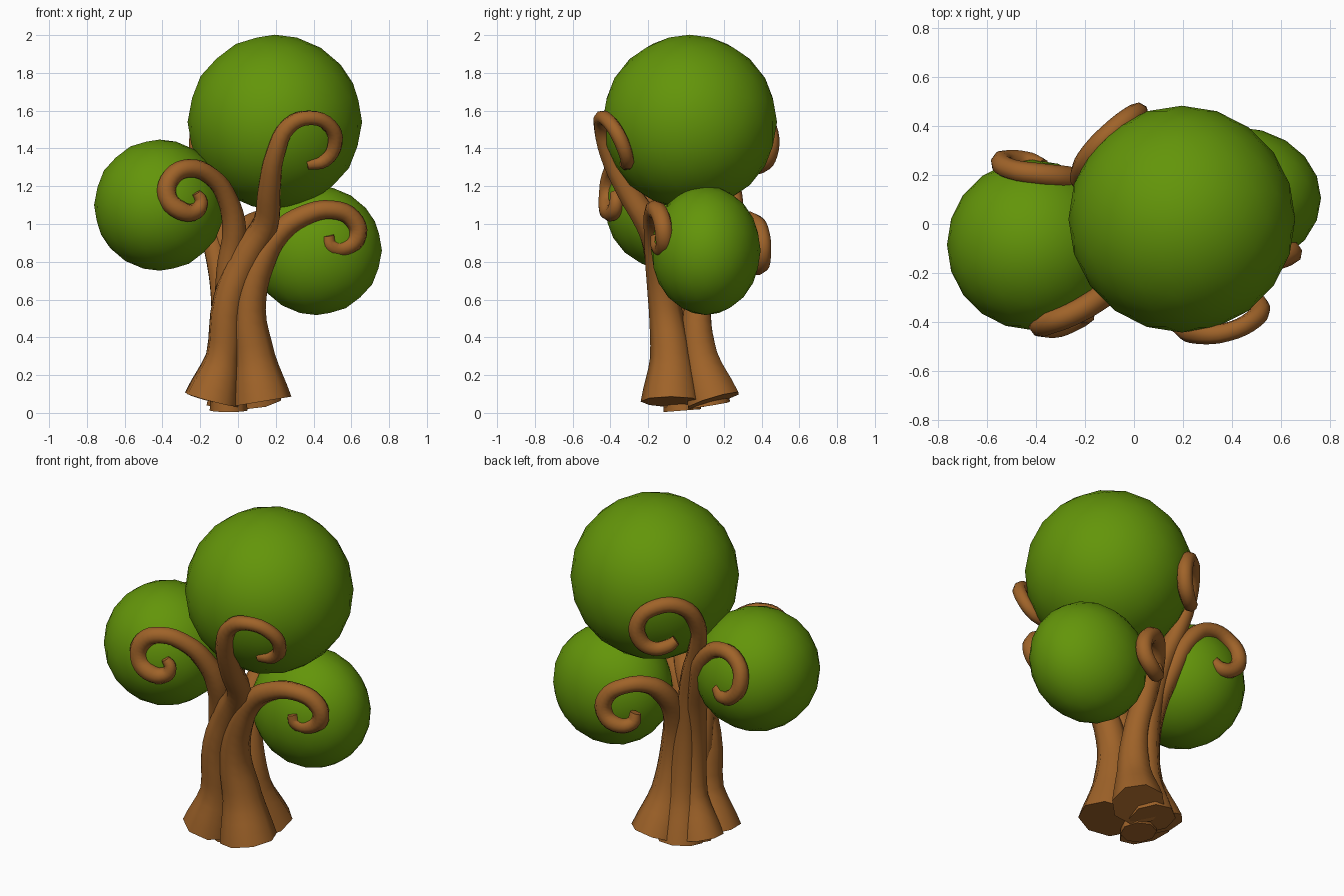
import bpy
import bmesh


def material(name, color):
    m = bpy.data.materials.new(name)
    m.diffuse_color = color
    return m


GREEN = material("leaf_green", (0.125, 0.3, 0.003, 1))
BROWN = material("bark_brown", (0.35, 0.125, 0.022, 1))


def foliage(name, center, scale):
    bpy.ops.mesh.primitive_ico_sphere_add(subdivisions=3, radius=1, location=center)
    o = bpy.context.object
    o.name = name
    o.scale = scale
    o.data.materials.append(GREEN)
    bpy.ops.object.shade_smooth()


def branch(name, pts):
    """Tapered eight-sided tube through (x, y, z, radius), open at the root."""
    cu = bpy.data.curves.new(name, 'CURVE')
    cu.dimensions = '3D'
    cu.resolution_u = 4
    cu.bevel_depth = 1
    cu.bevel_resolution = 2
    cu.use_fill_caps = True
    sp = cu.splines.new('BEZIER')
    sp.bezier_points.add(len(pts) - 1)
    for bp, (x, y, z, r) in zip(sp.bezier_points, pts):
        bp.co = (x, y, z)
        bp.radius = r * (1.1 if r < 0.06 else 1)
        bp.handle_left_type = bp.handle_right_type = 'AUTO'
    o = bpy.data.objects.new(name, cu)
    bpy.context.collection.objects.link(o)
    bpy.ops.object.select_all(action='DESELECT')
    o.select_set(True)
    bpy.context.view_layer.objects.active = o
    bpy.ops.object.convert(target='MESH')
    o = bpy.context.object
    o.name = name
    # Remove the root cap: the trunk is hollow from below
    bm = bmesh.new()
    bm.from_mesh(o.data)
    caps = [f for f in bm.faces if len(f.verts) > 4]
    if caps:
        root = min(caps, key=lambda f: f.calc_center_median().z)
        bmesh.ops.delete(bm, geom=[root], context='FACES_ONLY')
    bm.to_mesh(o.data)
    bm.free()
    o.data.materials.clear()
    o.data.materials.append(BROWN)
    bpy.ops.object.shade_smooth_by_angle(angle=1.1)


# Leaf balls
foliage("top_foliage", (0.195, 0.02, 1.54), (0.462, 0.462, 0.462))
foliage("left_foliage", (-0.415, -0.085, 1.10), (0.347, 0.347, 0.347))
foliage("right_foliage", (0.415, 0.105, 0.86), (0.347, 0.29, 0.342))

# Front branches: root flare, twisting stem, curled tip
branch("front_left_branch", [
    (-0.05, -0.02, 0.012, 0.10), (-0.05, -0.05, 0.4, 0.075), (-0.05, -0.10, 0.75, 0.065),
    (-0.02, -0.16, 0.97, 0.058), (-0.06, -0.23, 1.14, 0.05), (-0.14, -0.30, 1.25, 0.046),
    (-0.26, -0.37, 1.295, 0.044), (-0.35, -0.40, 1.25, 0.046), (-0.375, -0.41, 1.15, 0.048),
    (-0.31, -0.41, 1.075, 0.048), (-0.22, -0.38, 1.07, 0.04), (-0.195, -0.37, 1.12, 0.033),
    (-0.22, -0.38, 1.165, 0.022)])
branch("front_centre_branch", [
    (-0.14, -0.07, 0.07, 0.15), (-0.08, -0.085, 0.3, 0.092), (-0.05, -0.12, 0.6, 0.084),
    (0.05, -0.14, 0.84, 0.085), (0.145, -0.20, 1.0, 0.072), (0.165, -0.31, 1.18, 0.058),
    (0.20, -0.41, 1.38, 0.048), (0.27, -0.445, 1.52, 0.041), (0.38, -0.44, 1.562, 0.036),
    (0.485, -0.39, 1.52, 0.036), (0.515, -0.34, 1.43, 0.036), (0.46, -0.31, 1.335, 0.034),
    (0.365, -0.32, 1.315, 0.028)])
branch("front_right_branch", [
    (0.125, -0.08, 0.06, 0.16), (0.085, -0.08, 0.3, 0.11), (0.06, -0.11, 0.55, 0.087),
    (0.12, -0.14, 0.8, 0.077), (0.215, -0.16, 0.95, 0.062), (0.35, -0.17, 1.045, 0.05),
    (0.50, -0.16, 1.075, 0.045), (0.605, -0.13, 1.03, 0.045), (0.635, -0.115, 0.94, 0.044),
    (0.57, -0.12, 0.875, 0.042), (0.49, -0.15, 0.885, 0.036), (0.48, -0.16, 0.94, 0.028)])

# Back branches
branch("back_right_branch", [
    (0.09, 0.145, 0.065, 0.15), (0.06, 0.075, 0.3, 0.10), (0.04, 0.06, 0.55, 0.075),
    (0.01, 0.10, 0.78, 0.065), (0.02, 0.19, 0.94, 0.054), (0.07, 0.275, 1.01, 0.045),
    (0.16, 0.36, 1.01, 0.042), (0.25, 0.40, 0.94, 0.042), (0.265, 0.405, 0.845, 0.044),
    (0.20, 0.39, 0.78, 0.042), (0.12, 0.34, 0.79, 0.036), (0.11, 0.325, 0.85, 0.028)])
branch("back_centre_branch", [
    (-0.04, 0.11, 0.04, 0.13), (-0.03, 0.07, 0.3, 0.085), (-0.04, 0.06, 0.6, 0.072),
    (-0.07, 0.08, 0.85, 0.062), (-0.11, 0.11, 1.05, 0.053), (-0.18, 0.15, 1.25, 0.046),
    (-0.215, 0.20, 1.42, 0.042), (-0.17, 0.29, 1.55, 0.042), (-0.07, 0.39, 1.56, 0.042),
    (0.005, 0.445, 1.48, 0.041), (0.005, 0.44, 1.37, 0.041), (-0.05, 0.40, 1.31, 0.038),
    (-0.12, 0.34, 1.32, 0.036), (-0.15, 0.31, 1.35, 0.028)])
branch("back_left_branch", [
    (-0.14, 0.06, 0.07, 0.13), (-0.085, 0.04, 0.3, 0.075), (-0.08, 0.03, 0.55, 0.065),
    (-0.11, 0.06, 0.8, 0.06), (-0.17, 0.12, 1.02, 0.053), (-0.25, 0.18, 1.22, 0.046),
    (-0.37, 0.20, 1.31, 0.042), (-0.495, 0.22, 1.28, 0.04), (-0.54, 0.25, 1.18, 0.04),
    (-0.50, 0.26, 1.09, 0.04), (-0.42, 0.25, 1.06, 0.038), (-0.37, 0.235, 1.10, 0.028)])
